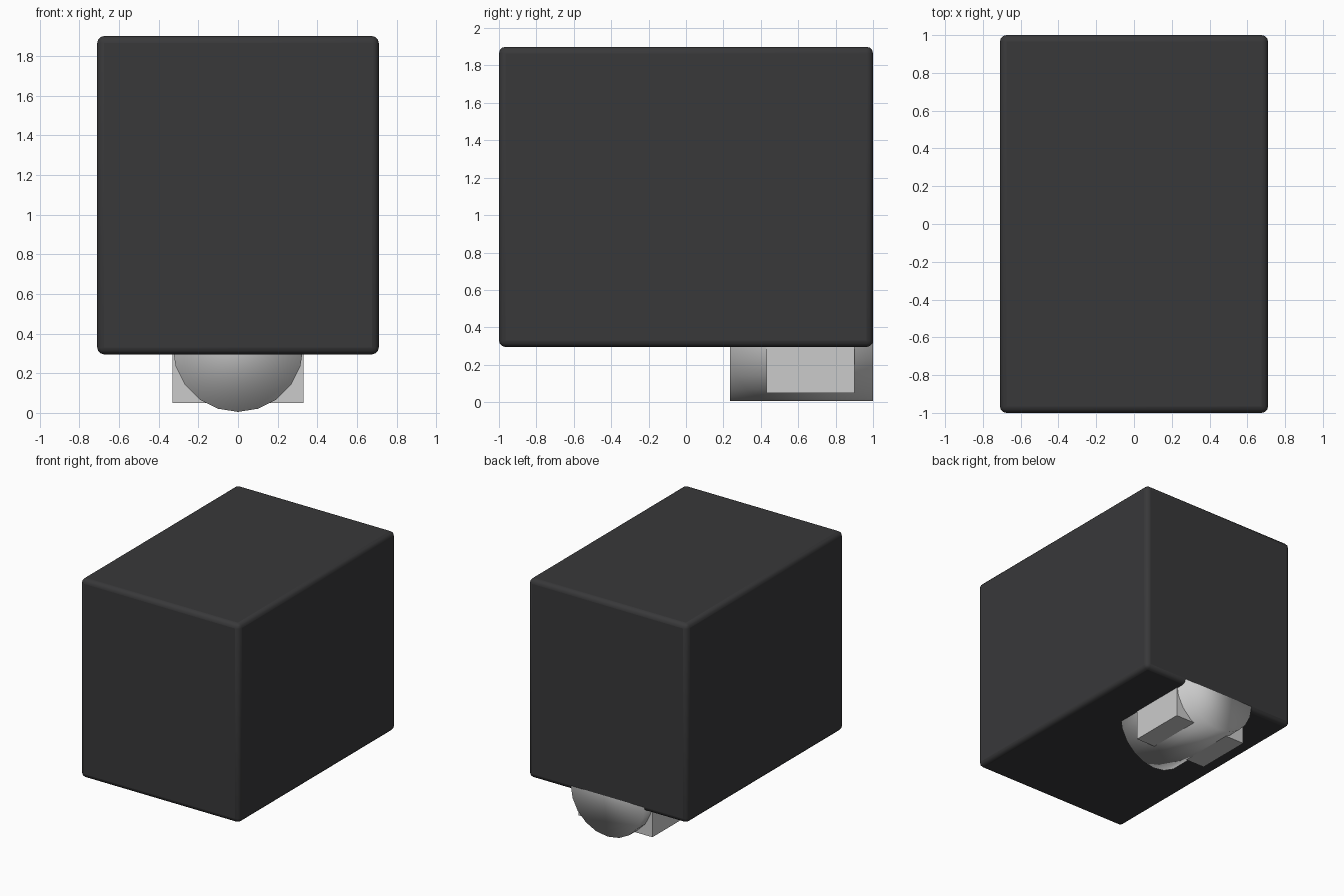
import bpy
import math

if "Cube" in bpy.data.objects:
    bpy.data.objects.remove(bpy.data.objects["Cube"])


def material(name, rgb):
    m = bpy.data.materials.new(name)
    m.diffuse_color = (*rgb, 1)
    m.use_nodes = True
    m.node_tree.nodes["Principled BSDF"].inputs["Base Color"].default_value = m.diffuse_color
    return m


def box(name, lo, hi, mat=None):
    bpy.ops.mesh.primitive_cube_add(size=1, location=[(a + b) / 2 for a, b in zip(lo, hi)])
    o = bpy.context.object
    o.name = name
    o.scale = [b - a for a, b in zip(lo, hi)]
    bpy.ops.object.transform_apply(location=False, rotation=False, scale=True)
    if mat:
        o.data.materials.append(mat)
    return o


dark = material("dark_casing", (0.04, 0.04, 0.042))
metal = material("pale_metal", (0.6, 0.62, 0.61))

# Main casing with small rounded edges
casing = box("casing", (-0.71, -1, 0.295), (0.71, 1, 1.9), dark)
bevel = casing.modifiers.new("edge_bevel", 'BEVEL')
bevel.width = 0.035
bevel.segments = 3
bpy.ops.object.shade_smooth_by_angle(angle=math.radians(40))

# Round barrel under the rear, fully smooth shaded including its end caps
R, Y0, Y1 = 0.33, 0.235, 0.9995
bpy.ops.mesh.primitive_cylinder_add(vertices=20, radius=R, depth=Y1 - Y0,
                                    location=(0, (Y0 + Y1) / 2, R + 0.005),
                                    rotation=(math.pi / 2, 0, 0))
barrel = bpy.context.object
barrel.name = "barrel"
barrel.data.materials.append(metal)
bpy.ops.object.shade_smooth()

# Mounting blocks either side of the barrel
for side, label in ((1, "right"), (-1, "left")):
    xs = sorted((0.1 * side, 0.33 * side))
    box(f"{label}_mount_block", (xs[0], 0.43, 0.05), (xs[1], 0.90, 0.5))
